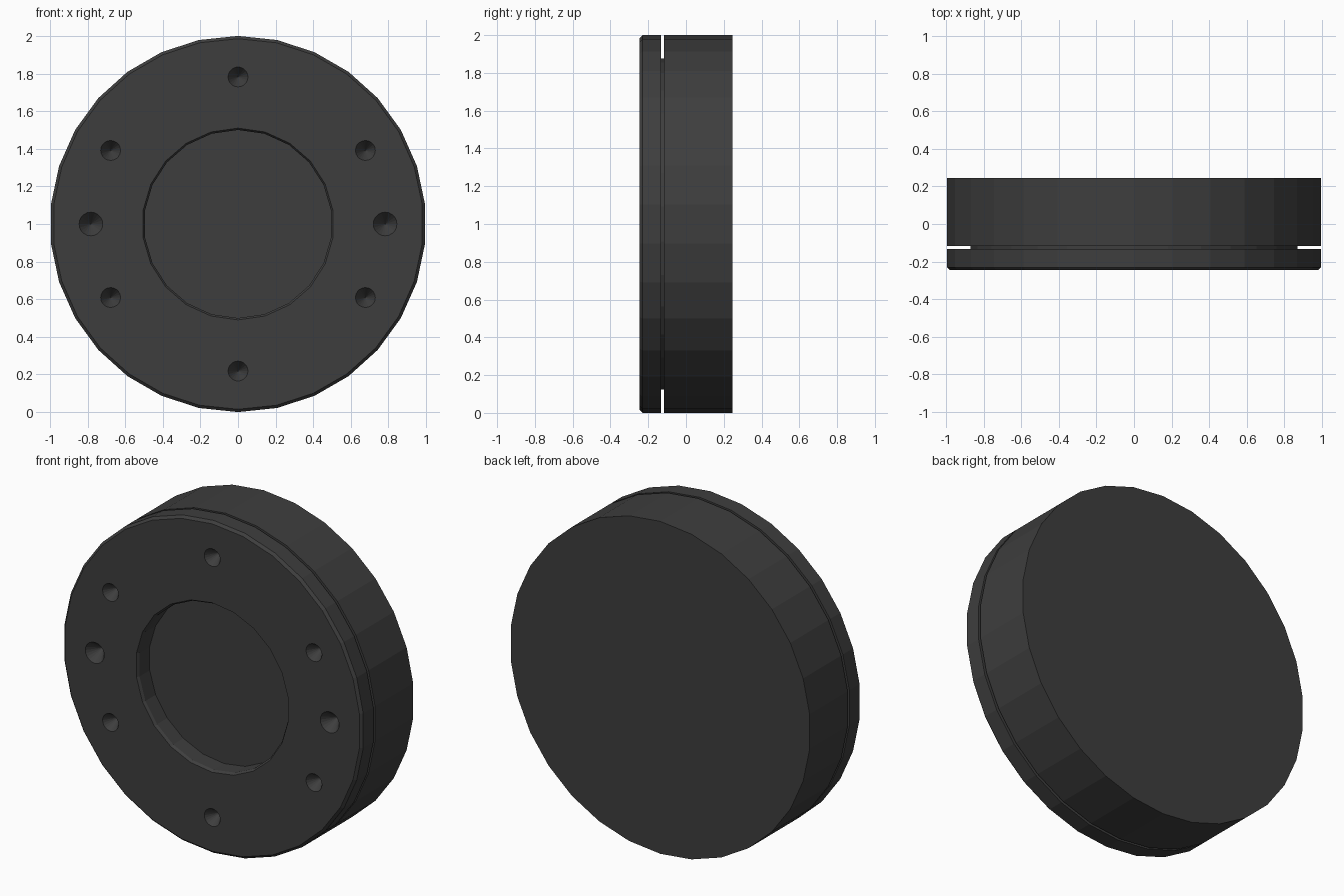
import bpy, bmesh
from math import sin, cos, pi, radians

cube = bpy.data.objects.get("Cube")
if cube:
    bpy.data.objects.remove(cube, do_unlink=True)

# Single dark grey finish
grey = bpy.data.materials.new("dark_grey")
grey.use_nodes = True
COLOUR = (0.048, 0.048, 0.048, 1)
grey.diffuse_color = COLOUR
bsdf = next(n for n in grey.node_tree.nodes if n.type == 'BSDF_PRINCIPLED')
bsdf.inputs["Base Color"].default_value = COLOUR

FRONT, BACK = -0.245, 0.245
GROOVE_FRONT, GROOVE_BACK = -0.133, -0.117


def turned(name, profile, sides, x=0, z=1):
    """Closed solid turned about the y axis from (radius, y) points."""
    bm = bmesh.new()
    rings = []
    for r, y in profile:
        angles = [2 * pi * i / sides for i in range(sides)]
        rings.append([bm.verts.new((x + r * sin(a), y, z + r * cos(a))) for a in angles])
    for near, far in zip(rings, rings[1:]):
        for i in range(sides):
            j = (i + 1) % sides
            bm.faces.new((near[i], near[j], far[j], far[i]))
    bm.faces.new(rings[0])
    bm.faces.new(rings[-1])
    bmesh.ops.recalc_face_normals(bm, faces=bm.faces)
    mesh = bpy.data.meshes.new(name)
    bm.to_mesh(mesh)
    bm.free()
    mesh.materials.append(grey)
    obj = bpy.data.objects.new(name, mesh)
    bpy.context.collection.objects.link(obj)
    return obj


def cut(target, cutter):
    """Subtract the cutter, then discard it."""
    cutter.hide_render = True
    mod = target.modifiers.new("cut", 'BOOLEAN')
    mod.operation, mod.solver, mod.object = 'DIFFERENCE', 'EXACT', cutter
    bpy.context.view_layer.objects.active = target
    bpy.ops.object.modifier_apply(modifier=mod.name)
    bpy.data.objects.remove(cutter, do_unlink=True)


# Thick rear disc and the narrower core behind the groove
turned("rear_disc", [(1, GROOVE_BACK), (1, BACK)], 30)
turned("groove_core", [(0.875, GROOVE_FRONT), (0.875, GROOVE_BACK)], 30)

# Front ring with a chamfered rim
ring = turned("front_ring", [(0.985, FRONT), (1, FRONT + 0.015), (1, GROOVE_FRONT)], 30)

# Central opening with a chamfered mouth
cut(ring, turned("opening_cutter", [(0.52, FRONT - 0.01), (0.51, FRONT), (0.5, FRONT + 0.015),
                                    (0.5, GROOVE_FRONT + 0.02)], 22))

# Conical drill points around the ring, the two side ones larger
for degrees in (0, 60, 90, 120, 180, 240, 270, 300):
    a = radians(degrees)
    r = 0.063 if degrees in (90, 270) else 0.053
    cone = [(r, FRONT - 0.02), (r, FRONT), (0.002, FRONT + 0.08)]
    cut(ring, turned("drill_cutter", cone, 20, 0.782 * sin(a), 1 + 0.782 * cos(a)))
